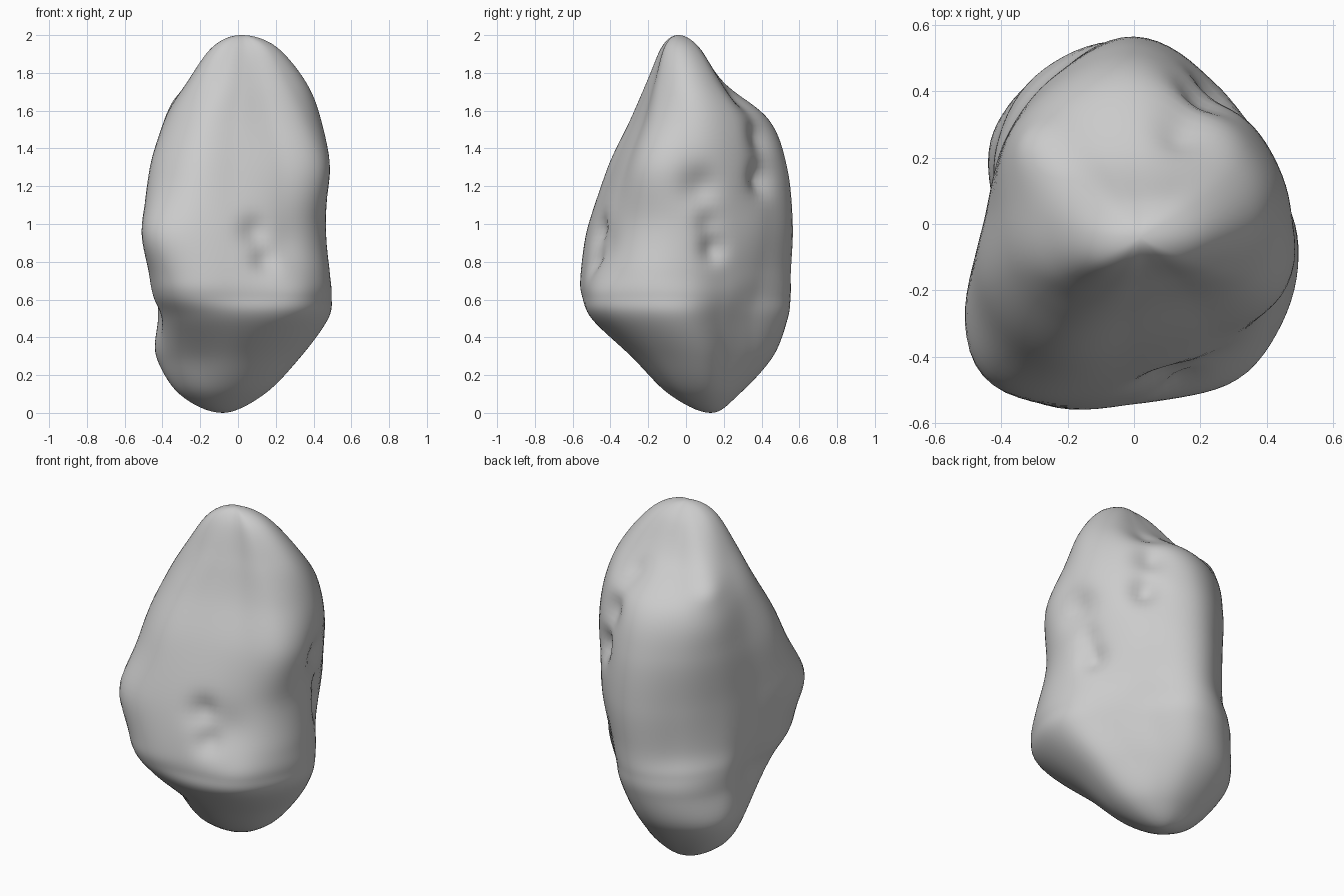
import bpy, bmesh, math
from mathutils import Vector

if "Cube" in bpy.data.objects:
    bpy.data.objects.remove(bpy.data.objects["Cube"])

# Horizontal sections: z, centre x, centre y, then 12 radii (every 30 degrees from +x)
SECTIONS = [
    (0.10, -.06, .10, .20, .18, .17, .18, .20, .24, .25, .22, .20, .19, .19, .20),
    (0.30, -.04, .07, .37, .29, .30, .38, .42, .43, .38, .35, .34, .36, .37, .38),
    (0.50, 0, 0, .47, .38, .39, .53, .54, .48, .40, .45, .50, .50, .51, .50),
    (0.62, 0, 0, .485, .41, .42, .55, .53, .475, .42, .51, .59, .54, .54, .53),
    (0.75, 0, 0, .475, .42, .45, .555, .50, .455, .44, .53, .60, .535, .52, .52),
    (1.00, 0, 0, .465, .445, .49, .565, .50, .45, .45, .55, .555, .48, .46, .475),
    (1.30, 0, .05, .48, .44, .43, .485, .46, .44, .44, .52, .52, .43, .43, .515),
    (1.55, 0, .05, .44, .40, .37, .39, .39, .41, .39, .41, .39, .32, .32, .415),
    (1.75, .03, 0, .33, .30, .22, .20, .22, .29, .30, .30, .24, .19, .195, .27),
    (1.94, .03, -.03, .17, .15, .11, .09, .10, .13, .16, .16, .11, .085, .095, .14),
]
BOTTOM = (0.0, -.08, .13) + (0,) * 12
TOP = (2.0, .02, -.04) + (0,) * 12

# Local dents (positive) and bumps (negative): x, y, z, size, depth
DENTS = [
    (.08, -.44, .95, .08, .05), (.14, -.48, .80, .07, .035), (.22, -.42, .88, .12, .025),
    (.43, .15, .87, .07, .05), (.44, .12, 1.00, .07, .03),
    (.45, .07, 1.20, .10, .05),
    (.15, .28, 1.64, .09, .04), (.20, .37, 1.45, .09, .05), (.27, .41, 1.24, .08, .06),
    (-.28, .24, 1.68, .11, -.05), (-.45, -.45, .95, .20, -.085),
    (.30, -.42, .62, .14, -.025),
]


def spline(a, b, c, d, t):
    """Smooth curve from b to c."""
    return .5 * (2 * b + (c - a) * t + (2 * a - 5 * b + 4 * c - d) * t * t
                 + (3 * b - a - 3 * c + d) * t ** 3)


def mirrored(row):
    """Section continued past a pole, so the ends close roundly."""
    return row[:3] + tuple(-r for r in row[3:])


def surface_point(row, angle):
    f = angle / (2 * math.pi) * 12
    i = int(f)
    r = row[3:]
    rad = spline(r[(i - 1) % 12], r[i % 12], r[(i + 1) % 12], r[(i + 2) % 12], f - i)
    p = Vector((row[1] + rad * math.cos(angle), row[2] + rad * math.sin(angle), row[0]))
    inward = Vector((row[1] - p.x, row[2] - p.y, 0))
    if inward.length > 1e-4:
        inward.normalize()
        push = sum(d * math.exp(-((p - Vector((x, y, z))).length / s) ** 2)
                   for x, y, z, s, d in DENTS)
        p += inward * push
    return p


# Boulder body lofted through the sections
rows = [mirrored(SECTIONS[0]), BOTTOM] + SECTIONS + [TOP, mirrored(SECTIONS[-1])]
STEPS, SIDES = 8, 96
bm = bmesh.new()
rings = []
for k in range(1, len(rows) - 2):
    for s in range(STEPS):
        if k == 1 and s == 0:
            continue
        row = [spline(*vals, s / STEPS) for vals in zip(*rows[k - 1:k + 3])]
        rings.append([bm.verts.new(surface_point(row, 2 * math.pi * j / SIDES))
                      for j in range(SIDES)])
low = bm.verts.new((BOTTOM[1], BOTTOM[2], 0))
high = bm.verts.new((TOP[1], TOP[2], 2))
for j in range(SIDES):
    n = (j + 1) % SIDES
    for a, b in zip(rings, rings[1:]):
        bm.faces.new((a[j], a[n], b[n], b[j]))
    bm.faces.new((low, rings[0][n], rings[0][j]))
    bm.faces.new((high, rings[-1][j], rings[-1][n]))
bmesh.ops.recalc_face_normals(bm, faces=bm.faces)
for f in bm.faces:
    f.smooth = True

mesh = bpy.data.meshes.new("boulder")
bm.to_mesh(mesh)
bm.free()
boulder = bpy.data.objects.new("boulder", mesh)
bpy.context.collection.objects.link(boulder)

# Plain stone colour
stone = bpy.data.materials.new("stone grey")
stone.diffuse_color = (0.6, 0.6, 0.6, 1)
stone.use_nodes = True
stone.node_tree.nodes["Principled BSDF"].inputs["Base Color"].default_value = stone.diffuse_color
mesh.materials.append(stone)
